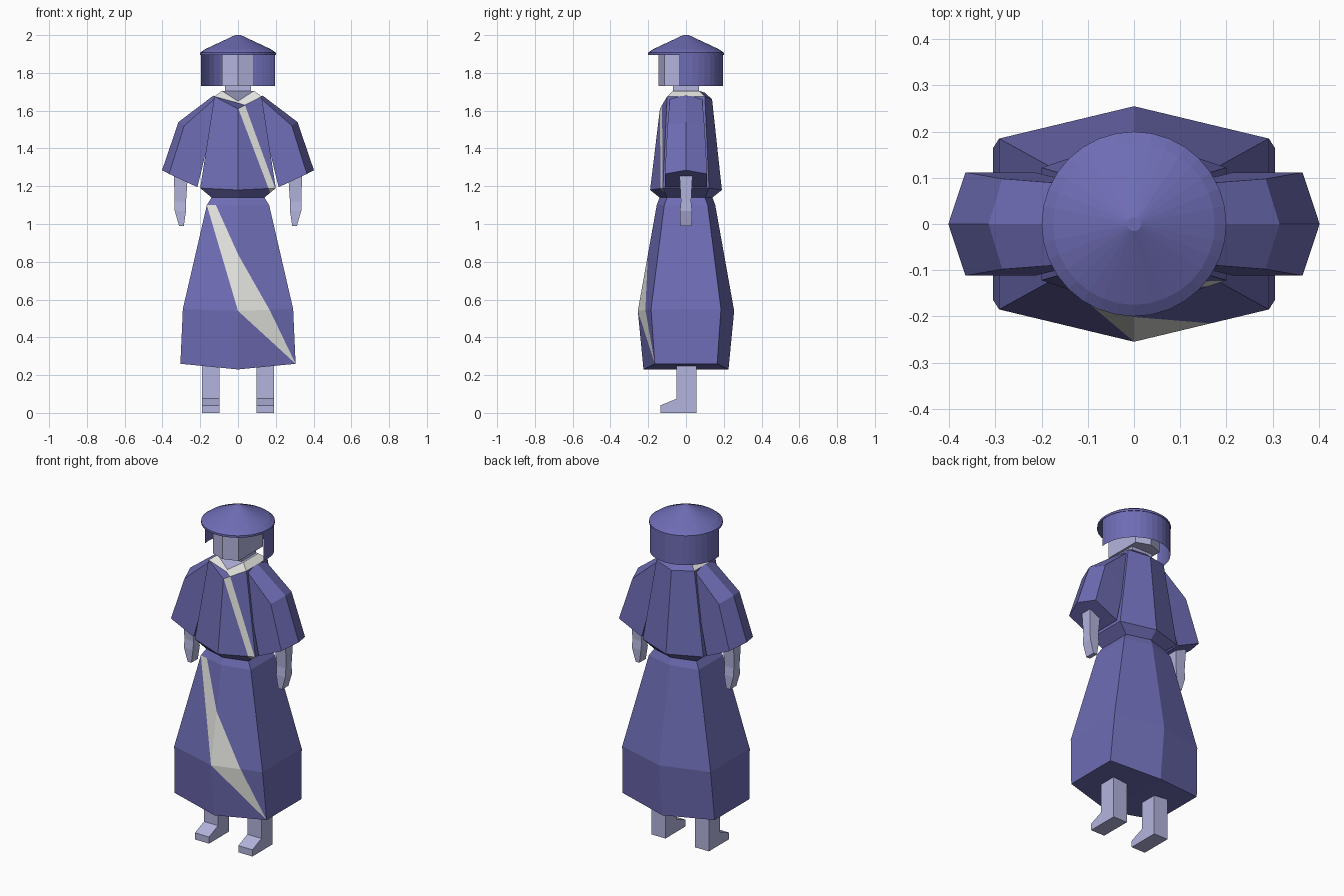
import bpy, bmesh, math
from mathutils import Vector

cube = bpy.data.objects.get("Cube")
if cube:
    bpy.data.objects.remove(cube)


def material(name, rgb):
    m = bpy.data.materials.new(name)
    m.use_nodes = True
    color = (*rgb, 1)
    m.diffuse_color = color
    m.node_tree.nodes["Principled BSDF"].inputs["Base Color"].default_value = color
    return m


BLUE, WHITE, SKIN = 0, 1, 2
mats = [material("robe_blue", (.156, .15, .456)),
        material("trim_white", (.77, .77, .74)),
        material("skin_lavender", (.456, .456, .73))]


def finish(name, bm, fix=True):
    if fix:
        bmesh.ops.recalc_face_normals(bm, faces=bm.faces)
    me = bpy.data.meshes.new(name)
    bm.to_mesh(me)
    bm.free()
    for m in mats:
        me.materials.append(m)
    ob = bpy.data.objects.new(name, me)
    bpy.context.collection.objects.link(ob)
    return ob


def loft(rings, color, cap=True):
    """Join rings of points with quads; cap both ends if asked."""
    bm = bmesh.new()
    vs = [[bm.verts.new(p) for p in r] for r in rings]
    n = len(vs[0])
    for a, b in zip(vs, vs[1:]):
        for i in range(n):
            j = (i + 1) % n
            bm.faces.new((a[i], a[j], b[j], b[i]))
    if cap:
        bm.faces.new(vs[0][::-1])
        bm.faces.new(vs[-1])
    for f in bm.faces:
        f.material_index = color
    bmesh.ops.recalc_face_normals(bm, faces=bm.faces)
    return bm, vs


def hexring(w, side_y, side_z, mid_y, front_z, back_z=None):
    """Six-sided body section with a ridge at front and back."""
    bz = front_z if back_z is None else back_z
    return [(0, -mid_y, front_z), (w, -side_y, side_z), (w, side_y, side_z),
            (0, mid_y, bz), (-w, side_y, side_z), (-w, -side_y, side_z)]


def lerp_x(line, z):
    """X of a downward polyline at height z."""
    for (x0, z0), (x1, z1) in zip(line, line[1:]):
        if z1 <= z <= z0:
            return x0 + (x1 - x0) * (z0 - z) / (z0 - z1)
    return None


def stripe(bm, low, high):
    """Cut the front along two polylines and paint the band between them."""
    for line in (low, high):
        for (x0, z0), (x1, z1) in zip(line, line[1:]):
            faces = [f for f in bm.faces if f.normal.y < -.5]
            geom = faces + list({e for f in faces for e in f.edges}) \
                + list({v for f in faces for v in f.verts})
            bmesh.ops.bisect_plane(bm, geom=geom, dist=1e-5, plane_co=(x0, 0, z0),
                                   plane_no=Vector((z1 - z0, 0, x0 - x1)).normalized())
            bm.normal_update()
    for f in bm.faces:
        c = f.calc_center_median()
        a, b = lerp_x(low, c.z), lerp_x(high, c.z)
        if f.normal.y < -.5 and a is not None and b is not None and a < c.x < b:
            f.material_index = WHITE


# Skirt with a diagonal light stripe
bm, vs = loft([hexring(.305, .165, .26, .225, .23),
               hexring(.292, .185, .55, .255, .54),
               hexring(.165, .115, 1.1, .155, 1.1),
               hexring(.14, .1, 1.14, .14, 1.14)], BLUE, cap=False)
for v in (vs[0], vs[-1]):
    bm.faces.new((v[0], v[1], v[2], v[3]))
    bm.faces.new((v[3], v[4], v[5], v[0]))
bmesh.ops.recalc_face_normals(bm, faces=bm.faces)
stripe(bm, [(-.165, 1.1), (0, .54), (.305, .26)],
       [(-.135, 1.14), (0, .84), (.17, .54), (.305, .26)])
finish("skirt", bm)

# Tunic with sash
bm, vs = loft([hexring(.14, .1, 1.14, .14, 1.14),
               hexring(.2, .122, 1.19, .19, 1.18),
               hexring(.125, .1, 1.675, .138, 1.61, 1.66)], BLUE)
stripe(bm, [(0, 1.615), (.165, 1.18)], [(.035, 1.635), (.2, 1.18)])
finish("tunic", bm)

# Collar: light at the front and sides, blue behind, skin inside
bm, vs = loft([hexring(.125, .1, 1.675, .138, 1.61, 1.66),
               hexring(.085, .07, 1.705, .1, 1.65, 1.695)], WHITE)
for f in bm.faces:
    c = f.calc_center_median()
    if len(f.verts) == 6:
        f.material_index = SKIN
    elif c.y > .05:
        f.material_index = BLUE
finish("collar", bm)


def box_ring(x0, x1, y0, y1, z):
    return [(x0, y0, z), (x1, y0, z), (x1, y1, z), (x0, y1, z)]


def sleeve_ring(s, ridge, outer, inner, d):
    return [(s * ridge[0], 0, ridge[1]), (s * outer[0], d, outer[1]),
            (s * inner[0], d, inner[1]), (s * inner[0], -d, inner[1]),
            (s * outer[0], -d, outer[1])]


for s, side in ((1, "left"), (-1, "right")):
    # Wide sleeve
    bm, _ = loft([sleeve_ring(s, (.13, 1.68), (.115, 1.67), (.05, 1.6), .085),
                  sleeve_ring(s, (.315, 1.54), (.285, 1.52), (.16, 1.42), .098),
                  sleeve_ring(s, (.402, 1.285), (.365, 1.265), (.215, 1.195), .112)], BLUE)
    finish(side + "_sleeve", bm)

    # Forearm and hand
    bm, _ = loft([box_ring(s * a, s * b, -d, d, z) for a, b, d, z in
                  ((.265, .34, .035, 1.27), (.275, .335, .027, 1.12),
                   (.275, .335, .032, 1.07), (.287, .312, .03, .99))], SKIN)
    finish(side + "_hand", bm)

    # Leg and foot from one side profile
    profile = [(.055, 0), (.055, .27), (-.05, .27), (-.05, .075), (-.135, .04), (-.135, 0)]
    bm, _ = loft([[(s * x, y, z) for y, z in profile] for x in (.097, .19)], SKIN)
    finish(side + "_leg", bm)

# Neck
bm, _ = loft([box_ring(-.07, .07, -.07, .07, z) for z in (1.66, 1.74)], SKIN)
finish("neck", bm)

# Head with a ridge down the face
bm, _ = loft([hexring(.085, .115, z, .145, z) for z in (1.73, 1.9)], SKIN)
finish("head", bm)

# Conical hat
N = 32
bm, _ = loft([[(r * math.cos(math.tau * i / N), r * math.sin(math.tau * i / N), z)
               for i in range(N)]
              for r, z in ((.2, 1.895), (.2, 1.907), (.175, 1.925), (.015, 2.0))], BLUE)
finish("hat", bm)

# Veil hanging from the hat, open at the front
bm = bmesh.new()
cols = []
for i in range(21):
    a = math.radians(-10 + 200 * i / 20)
    x, y = .197 * math.cos(a), .197 * math.sin(a)
    cols.append([bm.verts.new((x, y, z)) for z in (1.73, 1.9)])
for a, b in zip(cols, cols[1:]):
    bm.faces.new((a[0], b[0], b[1], a[1]))
finish("veil", bm, fix=False)
